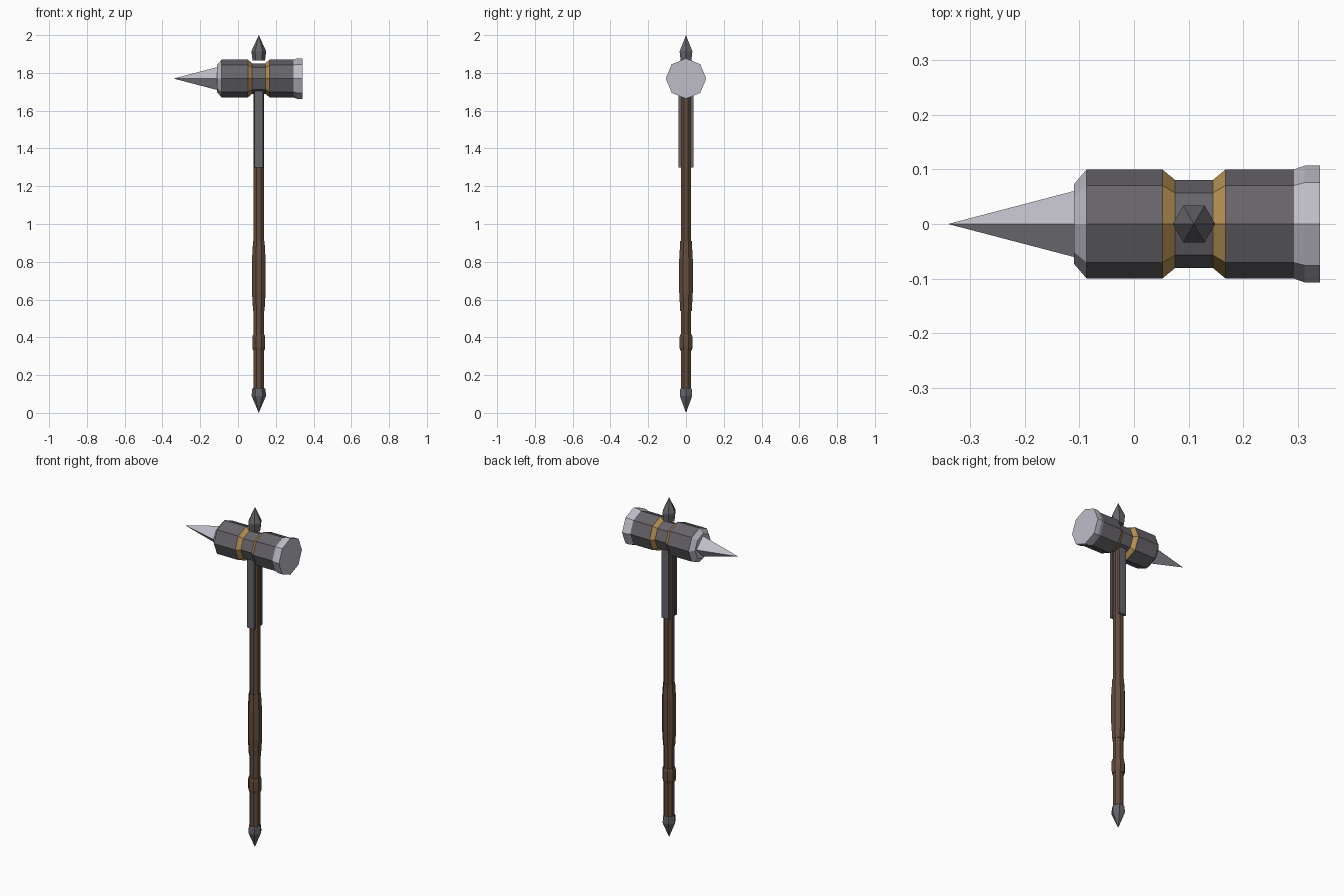
import bpy, bmesh, math
from mathutils import Vector

if "Cube" in bpy.data.objects:
    bpy.data.objects.remove(bpy.data.objects["Cube"])


def material(name, rgb):
    m = bpy.data.materials.new(name)
    m.diffuse_color = (*rgb, 1)
    m.use_nodes = True
    m.node_tree.nodes["Principled BSDF"].inputs["Base Color"].default_value = m.diffuse_color
    return m


IRON = material("dark iron", (0.135, 0.128, 0.145))
STEEL = material("pale steel", (0.52, 0.51, 0.57))
GOLD = material("aged gold", (0.48, 0.29, 0.09))
WOOD = material("brown wood", (0.125, 0.075, 0.048))
SHAFT_X, HEAD_Z = 0.11, 1.77


def lathe(name, profile, sides, mats, axis="z", turn=0.0, bands=None):
    """Revolve (position, radius) pairs; bands gives a material slot per segment."""
    bm = bmesh.new()
    rings = []
    for pos, rad in profile:
        ring = []
        for i in range(1 if rad == 0 else sides):
            a = turn + 2 * math.pi * i / sides
            u, v = rad * math.cos(a), rad * math.sin(a)
            co = (SHAFT_X + u, v, pos) if axis == "z" else (pos, u, HEAD_Z + v)
            ring.append(bm.verts.new(Vector(co)))
        rings.append(ring)
    for s, (lo, hi) in enumerate(zip(rings, rings[1:])):
        for i in range(sides):
            j = (i + 1) % sides
            if len(lo) == 1:
                f = bm.faces.new((lo[0], hi[j], hi[i]))
            elif len(hi) == 1:
                f = bm.faces.new((lo[i], lo[j], hi[0]))
            else:
                f = bm.faces.new((lo[i], lo[j], hi[j], hi[i]))
            f.material_index = bands[s] if bands else 0
    # End caps take the colour of the band beside them
    for ring, s in ((rings[0], 0), (rings[-1], -1)):
        if len(ring) > 1:
            f = bm.faces.new(ring)
            f.material_index = bands[s] if bands else 0
    return finish(name, bm, mats)


def finish(name, bm, mats):
    bmesh.ops.recalc_face_normals(bm, faces=bm.faces)
    me = bpy.data.meshes.new(name)
    bm.to_mesh(me)
    bm.free()
    for m in mats:
        me.materials.append(m)
    ob = bpy.data.objects.new(name, me)
    bpy.context.collection.objects.link(ob)
    return ob


# Eight-sided hammer head with gold waist bevels and steel ends
lathe("hammer_head",
      [(-0.11, 0.073), (-0.087, 0.1), (0.052, 0.1), (0.075, 0.081), (0.145, 0.081),
       (0.168, 0.1), (0.293, 0.1), (0.313, 0.107), (0.341, 0.107)],
      8, [IRON, STEEL, GOLD], axis="x", bands=[1, 0, 2, 0, 2, 0, 1, 1])

# Four-sided back spike
lathe("back_spike", [(-0.341, 0), (-0.108, 0.061)], 4, [STEEL], axis="x")

# Wooden shaft, swollen grip and collar
lathe("shaft", [(0.1, 0.03), (1.76, 0.03)], 8, [WOOD], turn=math.pi / 8)
lathe("grip", [(0.54, 0.033), (0.64, 0.039), (0.81, 0.039), (0.91, 0.033)],
      8, [WOOD], turn=math.pi / 8)
lathe("collar", [(0.33, 0.033), (0.345, 0.037), (0.4, 0.037), (0.415, 0.033)],
      8, [WOOD], turn=math.pi / 8)

# Six-sided iron points at both ends
lathe("pommel", [(0, 0), (0.09, 0.038), (0.125, 0.036), (0.132, 0.03)], 6, [IRON])
lathe("top_point", [(1.865, 0.033), (1.915, 0.039), (2.0, 0)], 6, [IRON])

# Iron straps down the front and back of the shaft
for side, label in ((-1, "front"), (1, "back")):
    bm = bmesh.new()
    bmesh.ops.create_cube(bm, size=1)
    for v in bm.verts:
        v.co = (SHAFT_X + v.co.x * 0.046, side * 0.032 + v.co.y * 0.014,
                1.51 + v.co.z * 0.42)
    finish(label + "_strap", bm, [IRON])
